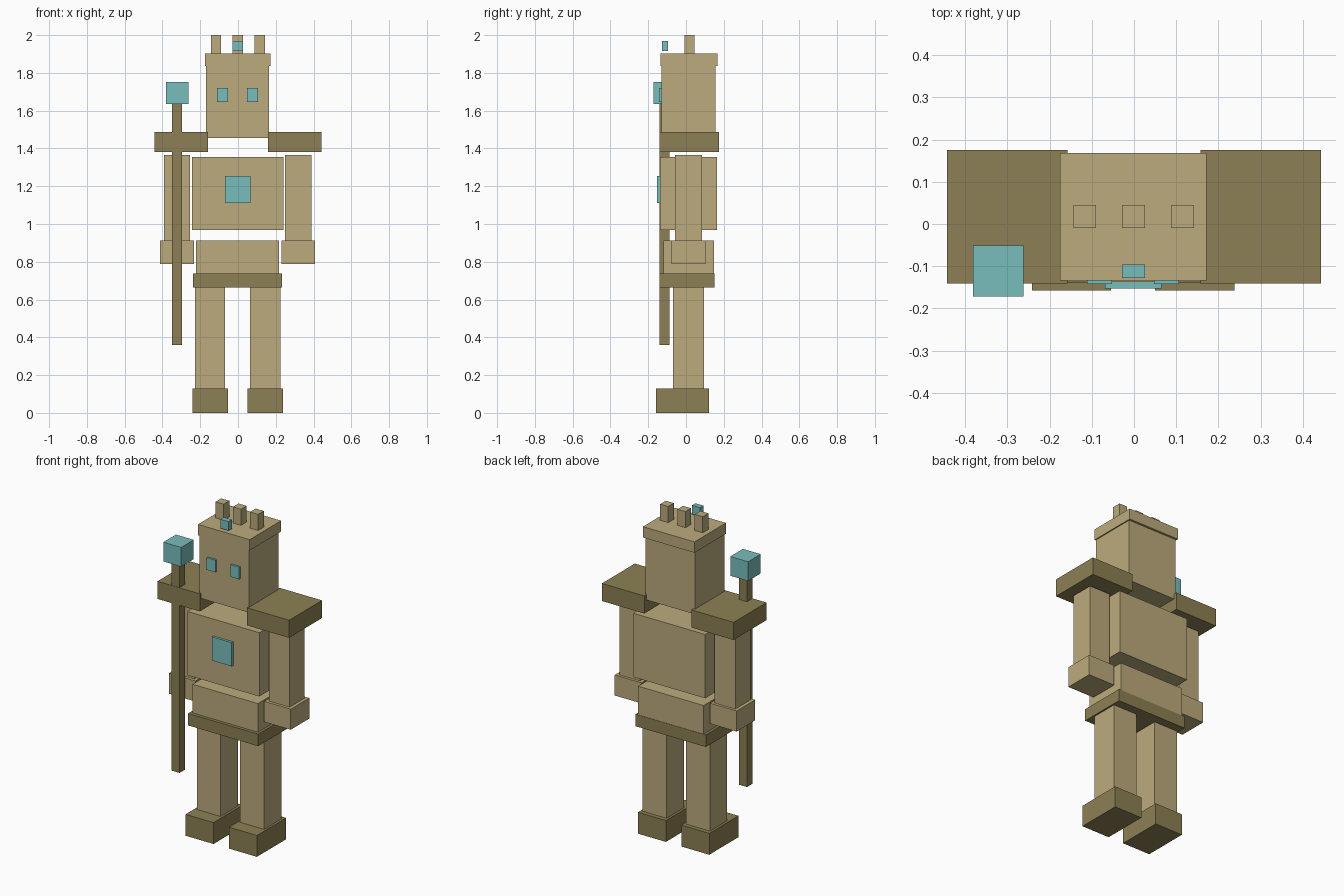
import bpy


def material(name, rgb):
    m = bpy.data.materials.new(name)
    m.diffuse_color = (*rgb, 1.0)
    return m


SAND = material("sand", (0.50, 0.406, 0.206))
OLIVE = material("dark_olive", (0.266, 0.216, 0.089))
TEAL = material("teal", (0.19, 0.515, 0.505))


def box(name, mat, x, y, z):
    """Box spanning the given (low, high) range on each axis."""
    spans = (x, y, z)
    bpy.ops.mesh.primitive_cube_add(size=1, location=[(a + b) / 2 for a, b in spans])
    ob = bpy.context.object
    ob.name = name
    ob.scale = [b - a for a, b in spans]
    bpy.ops.object.transform_apply(location=False, rotation=False, scale=True)
    ob.data.materials.append(mat)
    return ob


def pair(name, mat, x, y, z, shift=-0.002):
    """Left and right copies of a box."""
    box(name + "_left", mat, (x[0] + shift, x[1] + shift), y, z)
    box(name + "_right", mat, (-x[1] + shift, -x[0] + shift), y, z)


# Legs and feet
pair("foot", OLIVE, (0.052, 0.24), (-0.158, 0.122), (0.0, 0.13))
pair("leg", SAND, (0.066, 0.226), (-0.07, 0.096), (0.13, 0.665))

# Torso
box("belt", OLIVE, (-0.238, 0.234), (-0.14, 0.15), (0.665, 0.738))
box("waist", SAND, (-0.222, 0.218), (-0.12, 0.148), (0.738, 0.912))
box("chest", SAND, (-0.244, 0.24), (-0.138, 0.164), (0.968, 1.356))
box("chest_gem", TEAL, (-0.069, 0.065), (-0.153, -0.125), (1.11, 1.254))

# Arms, hands and shoulder plates
pair("arm", SAND, (0.251, 0.39), (-0.058, 0.086), (0.912, 1.366))
pair("hand", SAND, (0.231, 0.41), (-0.076, 0.102), (0.787, 0.912))
pair("shoulder_plate", OLIVE, (0.158, 0.443), (-0.141, 0.175), (1.38, 1.487), 0.0)

# Head and eyes
box("head", SAND, (-0.169, 0.165), (-0.13, 0.155), (1.455, 1.836))
pair("eye", TEAL, (0.05, 0.109), (-0.142, -0.12), (1.646, 1.72))

# Crown with three spikes and a front gem
box("crown_band", SAND, (-0.175, 0.172), (-0.134, 0.168), (1.836, 1.902))
for i, cx in enumerate((-0.117, -0.001, 0.115)):
    box(f"crown_spike_{i + 1}", SAND, (cx - 0.027, cx + 0.027), (-0.009, 0.045), (1.902, 2.0))
box("crown_gem", TEAL, (-0.028, 0.026), (-0.128, -0.096), (1.915, 1.97))

# Staff
box("staff_pole", OLIVE, (-0.349, -0.296), (-0.139, -0.088), (0.36, 1.636))
box("staff_head", TEAL, (-0.382, -0.262), (-0.172, -0.051), (1.636, 1.753))
